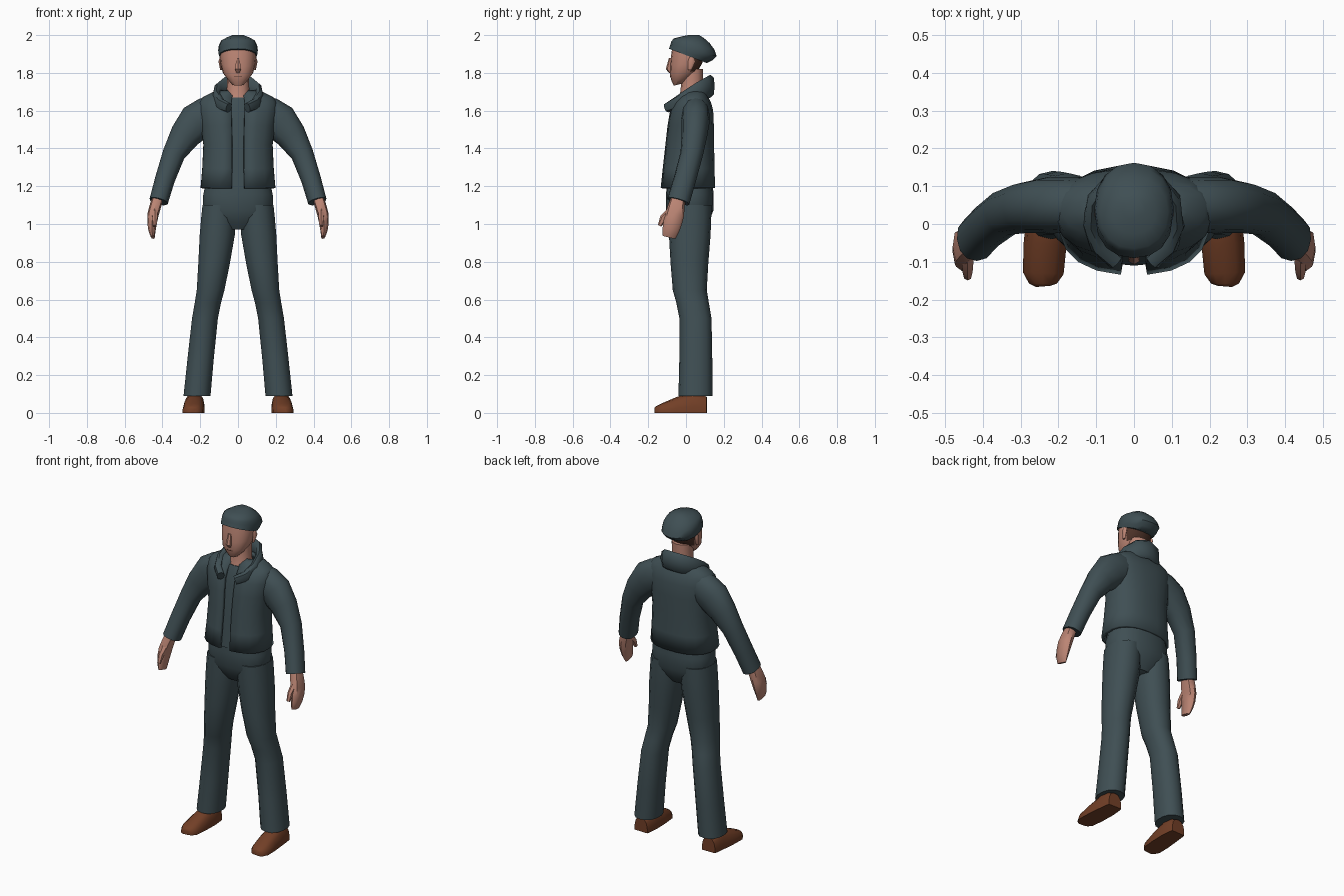
import bpy, bmesh, math
from mathutils import Vector

if "Cube" in bpy.data.objects:
    bpy.data.objects.remove(bpy.data.objects["Cube"])


def material(name, red, green, blue):
    mat = bpy.data.materials.new(name)
    mat.use_nodes = True
    colour = (red, green, blue, 1)
    mat.diffuse_color = colour
    mat.node_tree.nodes["Principled BSDF"].inputs["Base Color"].default_value = colour
    return mat


cloth = material("slate cloth", .05, .078, .088)
skin = material("skin", .5, .235, .175)
leather = material("brown leather", .17, .05, .02)
hair = material("dark brown hair", .075, .033, .022)

across, depth, up = Vector((1, 0, 0)), Vector((0, 1, 0)), Vector((0, 0, 1))


def resample(stations, steps):
    """Pass a smooth curve through the few given stations."""
    padded = [stations[0], *stations, stations[-1]]
    result = []
    for p, q, r, s in zip(padded, padded[1:], padded[2:], padded[3:]):
        for step in range(steps):
            t = step / steps
            result.append([b + t * ((c - a) + t * ((2 * a - 5 * b + 4 * c - d)
                           + t * (3 * b - a - 3 * c + d))) / 2 if steps > 1 else b
                           for a, b, c, d in zip(p, q, r, s)])
    return result + [stations[-1]]


def rounded(value, power):
    return math.copysign(abs(value) ** (2 / power), value)


def loft(name, mat, stations, sides=12, power=2.2, steps=2, follow=None,
         slope=(0, 0), gap=0, side=1, grounded=False):
    """Skin a row of rounded rings: x, y, z, half width, half depth.
    Rings lie flat, or follow the path with their depth along a direction.
    Slope tilts the first and last ring; gap leaves the front open."""
    bm = bmesh.new()
    rings = []
    stations = resample(stations, steps)
    last = len(stations) - 1
    centres = [Vector(station[:3]) for station in stations]
    for i, centre in enumerate(centres):
        half_width, half_depth = stations[i][3:]
        a, b = across, depth
        if follow:
            path = (centres[min(i + 1, last)] - centres[max(i - 1, 0)]).normalized()
            b = (follow - path * follow.dot(path)).normalized()
            a = b.cross(path)
        tilt = slope[0] + (slope[1] - slope[0]) * i / last
        ring = []
        for k in range(sides):
            turn = k / (sides - 1) if gap else k / sides
            angle = gap + (math.tau - 2 * gap) * turn - math.pi / 2
            point = (centre + a * half_width * rounded(math.cos(angle), power)
                     + b * half_depth * rounded(math.sin(angle), power))
            point.z += tilt * (point.y - centre.y)
            if grounded:
                point.z = max(point.z, 0)
            point.x *= side
            ring.append(bm.verts.new(point))
        rings.append(ring)
    for low, high in zip(rings, rings[1:]):
        for k in range(sides - 1 if gap else sides):
            j = (k + 1) % sides
            bm.faces.new((low[k], low[j], high[j], high[k]))
    if not gap:
        bm.faces.new(rings[0])
        bm.faces.new(rings[-1])
    bmesh.ops.recalc_face_normals(bm, faces=bm.faces)
    mesh = bpy.data.meshes.new(name)
    bm.to_mesh(mesh)
    bm.free()
    mesh.materials.append(mat)
    part = bpy.data.objects.new(name, mesh)
    bpy.context.collection.objects.link(part)
    bpy.ops.object.select_all(action="DESELECT")
    part.select_set(True)
    bpy.context.view_layer.objects.active = part
    bpy.ops.object.shade_smooth_by_angle(angle=math.radians(50))
    return part


def pair(name, *args, **options):
    for label, side in (("left_", 1), ("right_", -1)):
        loft(label + name, *args, side=side, **options)


# Open jacket shell with a thick hem, and the shirt inside it
jacket = loft("jacket", cloth, [
    (0, .01, 1.19, .2, .145), (0, .02, 1.42, .185, .13), (0, .03, 1.6, .21, .115),
    (0, .04, 1.67, .19, .08), (0, .05, 1.71, .1, .05)],
    sides=20, power=2.4, gap=math.radians(7))
thickness = jacket.modifiers.new("thickness", "SOLIDIFY")
thickness.thickness = .018
thickness.offset = -1
loft("shirt", cloth, [
    (0, .01, 1.19, .18, .12), (0, .03, 1.56, .16, .1), (0, .03, 1.67, .07, .07)],
    sides=16, power=2.4)

# Stand-up collar, an arc that is high at the back and narrows to the front
arc = [math.radians(degrees) for degrees in range(-155, 156, 31)]
loft("collar", cloth, [
    (.115 * math.sin(a), .01 + .12 * math.cos(a), 1.67 + .06 * math.cos(a),
     .022, .042 + .018 * math.cos(a)) for a in arc],
    sides=8, power=2.5, steps=1, follow=up)

# Sleeves
pair("sleeve", cloth, [
    (.12, .05, 1.59, .09, .07), (.22, .05, 1.54, .1, .075),
    (.34, .03, 1.37, .06, .06), (.42, -.04, 1.12, .05, .06)], follow=depth)

# Hands: palm tapering to the fingers, with a thumb
pair("hand", skin, [
    (.42, -.04, 1.15, .03, .035), (.45, -.06, 1.05, .03, .05),
    (.455, -.08, .97, .02, .045), (.45, -.09, .93, .01, .035)],
    sides=8, power=2.5, follow=depth)
pair("thumb", skin, [
    (.44, -.07, 1.08, .02, .02), (.44, -.12, 1.03, .015, .02),
    (.44, -.14, .99, .01, .01)], sides=6, steps=1, follow=depth)

# Trousers: hips and two legs
loft("trouser_hips", cloth, [
    (0, .02, 1.23, .17, .12), (0, .02, 1.07, .19, .125), (0, .02, .97, .09, .07)],
    sides=18, power=2.4)
pair("trouser_leg", cloth, [
    (.1, .02, 1.1, .09, .115), (.11, .02, .94, .095, .11), (.145, .02, .65, .075, .09),
    (.175, .05, .5, .07, .085), (.217, .05, .09, .073, .09)], sides=14)

# Shoes, flat on the ground
pair("shoe", leather, [
    (.23, .11, 0, .045, .085), (.23, .03, 0, .055, .11),
    (.24, -.13, 0, .055, .05), (.24, -.165, 0, .02, .03)],
    sides=14, power=2.6, follow=up, grounded=True)

# Neck and head; the back of the head is hair
loft("neck", skin, [
    (0, .025, 1.64, .08, .07), (0, .03, 1.7, .06, .06), (0, .035, 1.82, .06, .055)])
head = loft("head", skin, [
    (0, -.035, 1.74, .03, .03), (0, -.01, 1.8, .08, .075),
    (0, .01, 1.89, .095, .09), (0, .01, 1.95, .09, .08)],
    sides=16, slope=(.25, 0))
head.data.materials.append(hair)
for face in head.data.polygons:
    if face.center.y > .035 and face.center.z > 1.775:
        face.material_index = 1

# Nose, mouth and ears
loft("nose", skin, [
    (0, -.08, 1.88, .01, .01), (0, -.09, 1.82, .017, .017), (0, -.08, 1.8, .01, .01)],
    sides=6, steps=1)
loft("mouth", hair, [(0, -.08, 1.778, .02, .004), (0, -.08, 1.782, .02, .004)],
     sides=8, steps=1)
pair("ear", skin, [
    (.09, .02, 1.815, .005, .01), (.095, .03, 1.86, .01, .02), (.09, .03, 1.89, .005, .01)],
    sides=6, steps=1)

# Soft cap, fuller towards the back
loft("cap", cloth, [
    (0, .01, 1.89, .1, .1), (0, .04, 1.92, .105, .122),
    (0, .03, 1.97, .09, .095), (0, .04, 2, .03, .03)],
    sides=16, slope=(-.38, 0))
